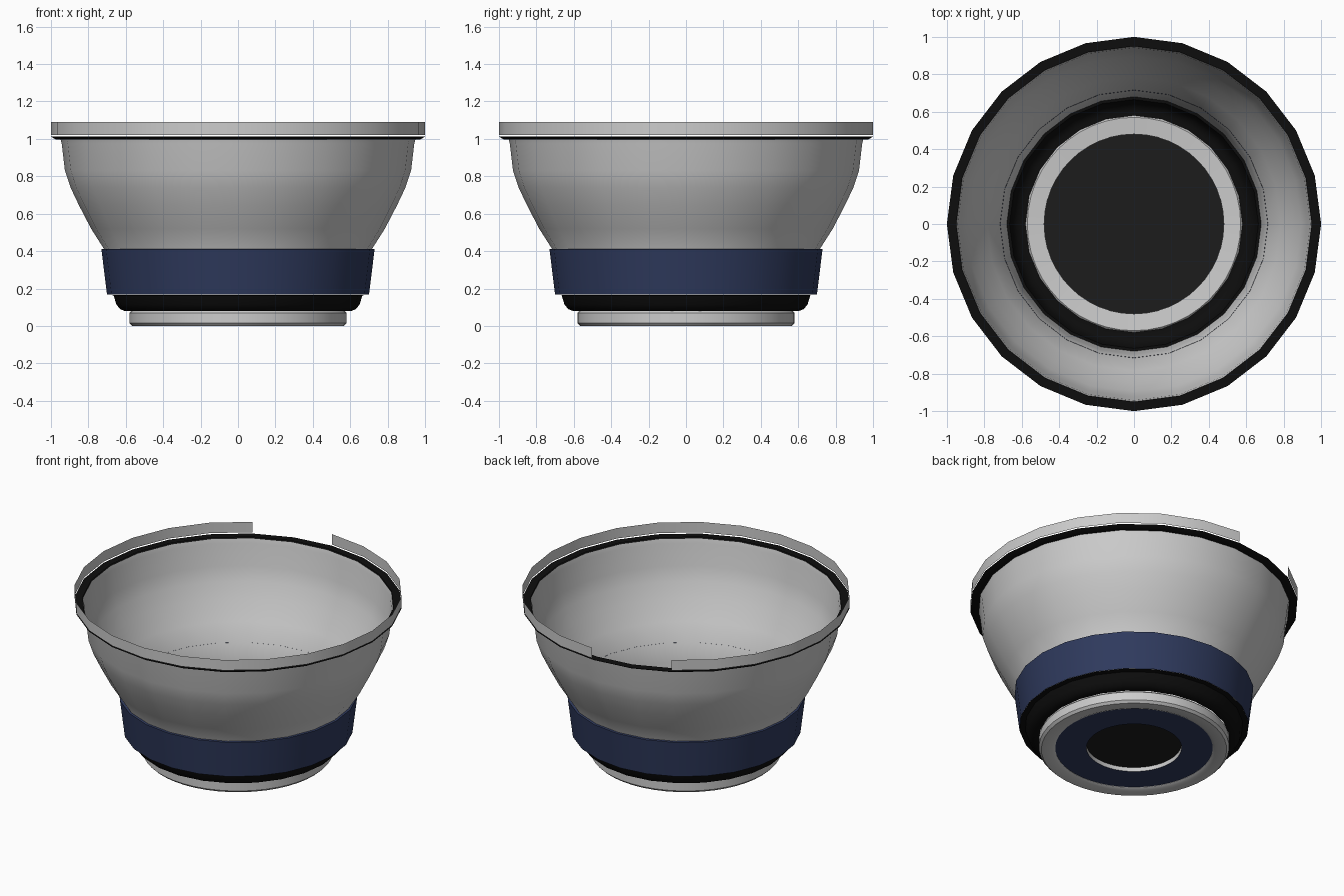
import bpy, math

if "Cube" in bpy.data.objects:
    bpy.data.objects.remove(bpy.data.objects["Cube"])

SIDES = 24


def material(name, rgb):
    m = bpy.data.materials.new(name)
    m.diffuse_color = (*rgb, 1)
    m.use_nodes = True
    m.node_tree.nodes["Principled BSDF"].inputs["Base Color"].default_value = m.diffuse_color
    return m


def lathe(name, profile, mat=None, start=0, sweep=360, steps=SIDES):
    """Revolve (radius, z) points round z; a partial sweep leaves a gap."""
    closed = sweep == 360
    cols = steps if closed else steps + 1
    n = len(profile)
    verts, faces = [], []
    for i in range(cols):
        a = math.radians(start + sweep * i / steps)
        verts += [(r * math.cos(a), r * math.sin(a), z) for r, z in profile]
    for i in range(steps):
        a, b = i * n, ((i + 1) % cols) * n
        faces += [(a + j, b + j, b + j + 1, a + j + 1) for j in range(n - 1)]
    mesh = bpy.data.meshes.new(name)
    mesh.from_pydata(verts, [], faces)
    ob = bpy.data.objects.new(name, mesh)
    bpy.context.collection.objects.link(ob)
    if mat:
        mesh.materials.append(mat)
    bpy.ops.object.select_all(action='DESELECT')
    ob.select_set(True)
    bpy.context.view_layer.objects.active = ob
    bpy.ops.object.shade_smooth_by_angle(angle=math.radians(35))
    return ob


black = material("black", (0.004, 0.004, 0.004))
charcoal = material("charcoal", (0.012, 0.012, 0.012))
navy = material("navy", (0.028, 0.042, 0.11))

# Metal bowl wall, curving in toward the base
lathe("bowl_wall", [(0.68, 0.168), (0.695, 0.29), (0.715, 0.41), (0.785, 0.52),
                    (0.85, 0.645), (0.895, 0.74), (0.925, 0.83),
                    (0.942, 0.975), (0.95, 1.005)])

# Flat dark rim with a small chamfer underneath
lathe("rim", [(0.95, 1.012), (1.0, 1.012), (0.975, 0.997), (0.95, 0.997)], black)

# Upright thin lip, open at the back
lathe("rim_lip", [(1.0, 1.02), (1.0, 1.09)], start=120, sweep=330, steps=22)

# Coloured band round the lower wall
lathe("lower_band", [(0.715, 0.412), (0.73, 0.41), (0.70, 0.167)], navy)

# Black rounded base
lathe("base", [(0.70, 0.166), (0.665, 0.164), (0.65, 0.115), (0.63, 0.09),
               (0.605, 0.08), (0.58, 0.08)], black)

# Foot ring under the base
lathe("foot_ring", [(0.48, 0.072), (0.57, 0.08), (0.58, 0.07), (0.58, 0.015),
                    (0.565, 0.0), (0.50, 0.0), (0.48, 0.01), (0.48, 0.072)],
      steps=48)

# Underside ring and the floor of the bowl above it
lathe("underside_ring", [(0.485, 0.012), (0.29, 0.012)], navy, steps=48)
lathe("underside_recess", [(0.29, 0.012), (0.29, 0.04)], steps=48)
lathe("bowl_floor", [(0.485, 0.042), (0.25, 0.042), (0.0001, 0.042)], charcoal, steps=48)
